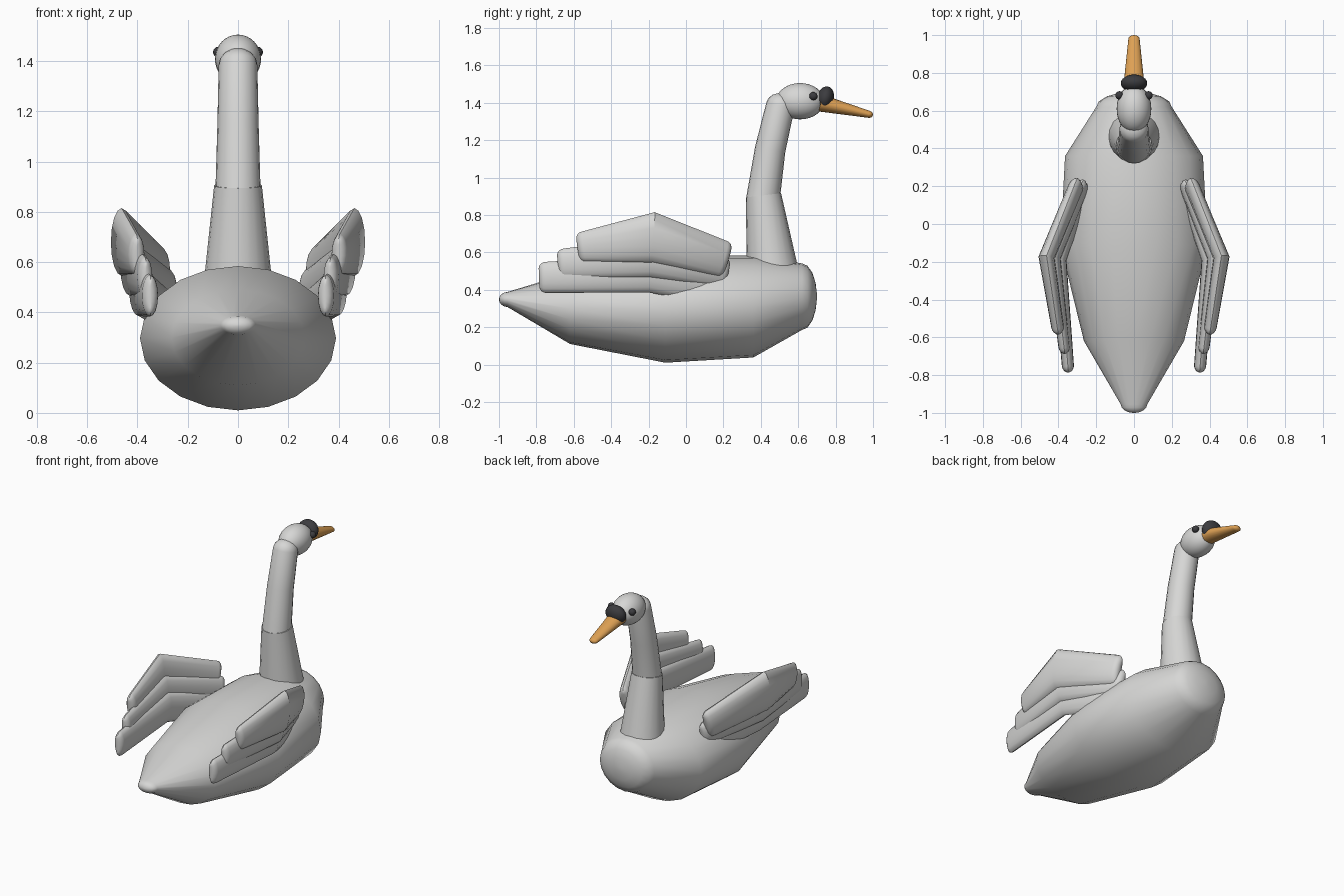
import bpy, bmesh
from math import sin, cos, pi, radians
from mathutils import Vector, Matrix

cube = bpy.data.objects.get("Cube")
if cube:
    bpy.data.objects.remove(cube, do_unlink=True)


def material(name, colour):
    m = bpy.data.materials.new(name)
    m.use_nodes = True
    m.diffuse_color = (*colour, 1)
    bsdf = m.node_tree.nodes["Principled BSDF"]
    bsdf.inputs["Base Color"].default_value = (*colour, 1)
    bsdf.inputs["Roughness"].default_value = 0.6
    return m


WHITE = material("feather_white", (0.68, 0.68, 0.67))
ORANGE = material("bill_orange", (0.74, 0.36, 0.09))
BLACK = material("charcoal", (0.045, 0.045, 0.05))


def finish(bm, name, mat, angle):
    bmesh.ops.recalc_face_normals(bm, faces=bm.faces[:])
    mesh = bpy.data.meshes.new(name)
    bm.to_mesh(mesh)
    bm.free()
    mesh.materials.append(mat)
    ob = bpy.data.objects.new(name, mesh)
    bpy.context.collection.objects.link(ob)
    bpy.ops.object.select_all(action="DESELECT")
    ob.select_set(True)
    bpy.context.view_layer.objects.active = ob
    bpy.ops.object.shade_smooth_by_angle(angle=radians(angle))
    return ob


def loft(name, stations, mat, sides=20, caps=(0, 0), full=True, upright=False, angle=35):
    """Skin elliptical rings (x, y, z, half width, half height), with rounded ends."""
    pts = [Vector(s[:3]) for s in stations]
    rings = []
    for i, s in enumerate(stations):
        a = (pts[i] - pts[i - 1]).normalized() if i else Vector()
        b = (pts[i + 1] - pts[i]).normalized() if i + 1 < len(pts) else Vector()
        t = Vector((0, 1, 0)) if upright else (a + b).normalized()
        rings.append((pts[i], t, s[3], s[4]))

    def dome(ring, depth, sign):
        c, t, w, h = ring
        rw, rh = (w, h) if full else (min(w, depth), min(h, depth))
        steps = [radians(d) for d in (22, 45, 66, 85)]
        return [(c + t * sign * depth * sin(d), t,
                 w - rw * (1 - cos(d)), h - rh * (1 - cos(d))) for d in steps]

    start = dome(rings[0], caps[0], -1)[::-1] if caps[0] else []
    end = dome(rings[-1], caps[1], 1) if caps[1] else []
    bm = bmesh.new()
    loops = []
    for c, t, w, h in start + rings + end:
        side = (Vector((1, 0, 0)) - t * t.x).normalized()
        up = side.cross(t)
        loops.append([bm.verts.new(c + side * w * sin(2 * pi * k / sides)
                                   + up * h * cos(2 * pi * k / sides))
                      for k in range(sides)])
    for p, q in zip(loops, loops[1:]):
        for k in range(sides):
            n = (k + 1) % sides
            bm.faces.new((p[k], p[n], q[n], q[k]))
    bm.faces.new(loops[0])
    bm.faces.new(loops[-1])
    return finish(bm, name, mat, angle)


def ellipsoid(name, loc, radii, mat, tilt=0):
    bm = bmesh.new()
    place = (Matrix.Translation(loc) @ Matrix.Rotation(tilt, 4, "X")
             @ Matrix.Diagonal((*radii, 1)))
    bmesh.ops.create_uvsphere(bm, u_segments=24, v_segments=16, radius=1, matrix=place)
    return finish(bm, name, mat, 60)


# Body, from tail to breast
loft("body", [(0, -0.955, 0.348, 0.07, 0.04),
              (0, -0.62, 0.30, 0.265, 0.19),
              (0, -0.11, 0.297, 0.39, 0.287),
              (0, 0.36, 0.31, 0.365, 0.272),
              (0, 0.62, 0.363, 0.20, 0.178)],
     WHITE, caps=(0.045, 0.08), upright=True, angle=50)

# Neck in two overlapping lengths
loft("neck_base", [(0, 0.465, 0.48, 0.14, 0.14), (0, 0.414, 0.905, 0.095, 0.095)], WHITE)
loft("neck", [(0, 0.411, 0.88, 0.09, 0.09),
              (0, 0.45, 1.15, 0.082, 0.082),
              (0, 0.505, 1.385, 0.077, 0.077)], WHITE, caps=(0, 0.065))

# Head, bill and face
ellipsoid("head", (0, 0.61, 1.408), (0.092, 0.128, 0.097), WHITE)
ellipsoid("bill_knob", (0, 0.745, 1.425), (0.07, 0.045, 0.063), BLACK, tilt=-0.25)
loft("bill", [(0, 0.72, 1.398, 0.057, 0.046), (0, 0.978, 1.338, 0.03, 0.019)],
     ORANGE, caps=(0, 0.022))

# Wings: three bent feathers on each side, from rear tip over the bend to the shoulder
feathers = {
    "upper": [(0.405, -0.545, 0.63, 0.033, 0.082),
              (0.463, -0.178, 0.68, 0.043, 0.135),
              (0.31, 0.19, 0.565, 0.04, 0.10)],
    "middle": [(0.37, -0.65, 0.54, 0.03, 0.08),
               (0.428, -0.18, 0.575, 0.04, 0.11),
               (0.28, 0.19, 0.49, 0.037, 0.085)],
    "lower": [(0.35, -0.75, 0.466, 0.032, 0.083),
              (0.395, -0.19, 0.485, 0.038, 0.10),
              (0.268, 0.18, 0.40, 0.035, 0.085)],
}
for label, sign in (("left", 1), ("right", -1)):
    for level, path in feathers.items():
        loft(f"{label}_{level}_feather", [(sign * x, *rest) for x, *rest in path],
             WHITE, sides=16, caps=(0.036, 0.036), full=False)
    ellipsoid(f"{label}_eye", (sign * 0.077, 0.681, 1.435), (0.022, 0.022, 0.022), BLACK)
